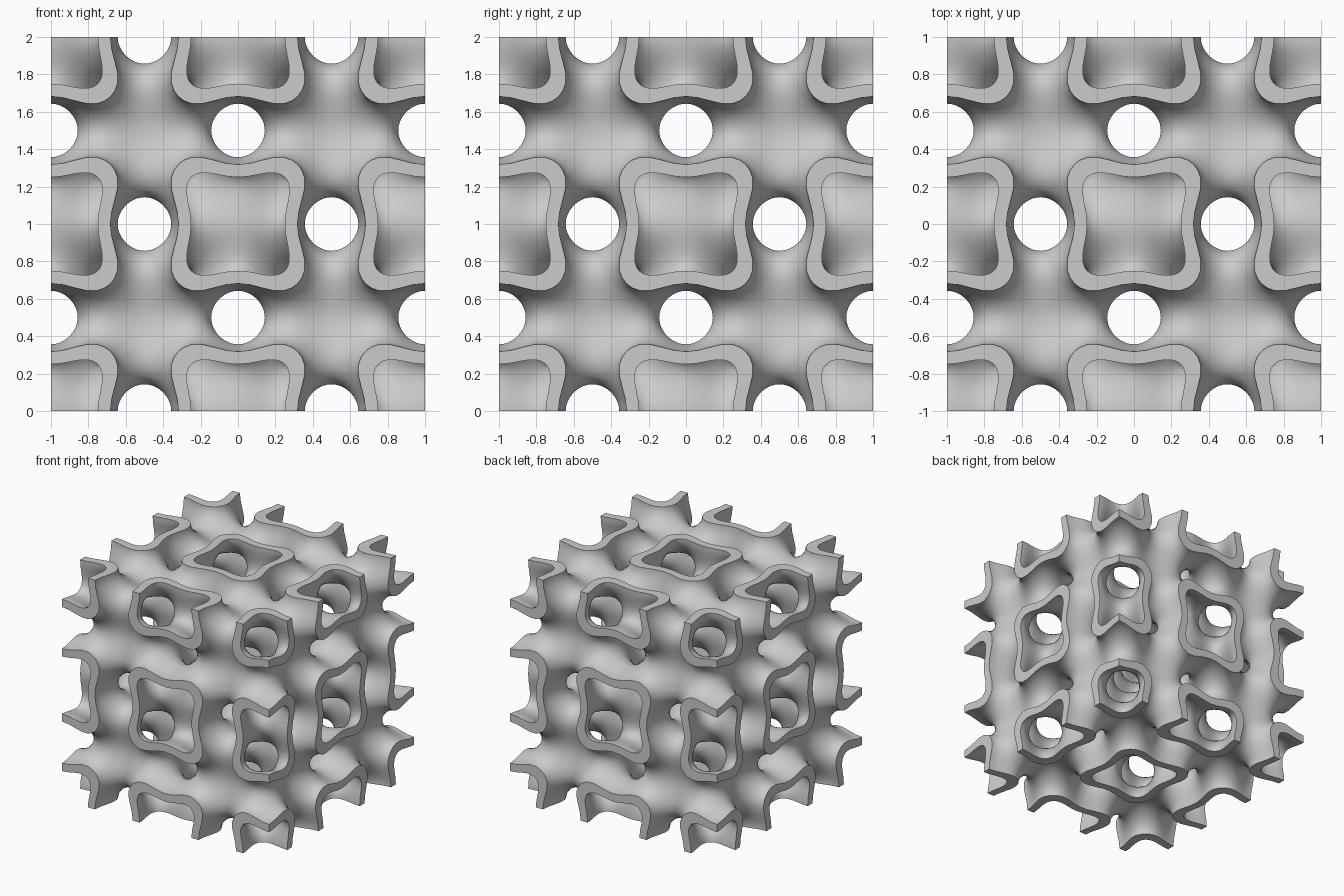
import bpy
import bmesh
from math import acos, cos, pi, sqrt
from itertools import product

cube = bpy.data.objects.get("Cube")
if cube:
    bpy.data.objects.remove(cube, do_unlink=True)

# The periodic surface cos-cos lattice becomes a plain tube about the (1,1,1)
# axis once each coordinate is replaced by its cosine.
LEVEL = 1.0          # half thickness of the wall, as a level of the field
SECTOR_STEPS = 7     # divisions of each sixth of the tube
LENGTH_STEPS = 13    # divisions along the tube
CAP_STEPS = 3        # divisions across the cut wall


def ease(i, n):
    return (1 - cos(pi * i / n)) / 2


def tube_radius(level):
    return sqrt(2 * (3 - level)) / 3


INNER, OUTER = tube_radius(LEVEL), tube_radius(-LEVEL)
ANGLES = [(s + ease(i, SECTOR_STEPS)) * pi / 3
          for s in range(6) for i in range(SECTOR_STEPS)]


def wall_point(radius, angle, t):
    """Point at fraction t along the tube, mapped back to real space."""
    p = [radius * cos(angle - 2 * pi * k / 3) for k in range(3)]
    low, high = -1 - min(p), 1 - max(p)
    shift = low + (high - low) * t
    return [acos(max(-1, min(1, c + shift))) / (2 * pi) for c in p]


def strip(rows):
    """Quads between successive closed rows of points, grouped by sector."""
    for lower, upper in zip(rows, rows[1:]):
        for i in range(len(lower)):
            j = (i + 1) % len(lower)
            yield i // SECTOR_STEPS, (lower[i], lower[j], upper[j], upper[i])


# One eighth of a cell: two wall skins, and the cut rim on its outer planes
skins = []
for radius in (INNER, OUTER):
    rows = [[wall_point(radius, a, ease(k, LENGTH_STEPS)) for a in ANGLES]
            for k in range(LENGTH_STEPS + 1)]
    skins += [quad for _, quad in strip(rows)]

rim_rows = [[wall_point(INNER + (OUTER - INNER) * k / CAP_STEPS, a, 1)
             for a in ANGLES] for k in range(CAP_STEPS + 1)]
rims = [[], [], []]
for sector, quad in strip(rim_rows):
    rims[((sector + 1) // 2) % 3].append(quad)

# Reflect the piece through a four by four by four block
PLACE = [lambda c: c - 1, lambda c: -c, lambda c: c, lambda c: 1 - c]
bm = bmesh.new()
for cell in product(range(4), repeat=3):
    quads = list(skins)
    for axis in range(3):
        if cell[axis] in (0, 3):
            quads += rims[axis]
    made = {}
    for quad in quads:
        corners = []
        for point in quad:
            key = tuple(round(c, 6) for c in point)
            if key not in made:
                x, y, z = (PLACE[n](c) for n, c in zip(cell, key))
                made[key] = bm.verts.new((x, y, z + 1))
            if made[key] not in corners:
                corners.append(made[key])
        if len(corners) > 2:
            bm.faces.new(corners)
bmesh.ops.remove_doubles(bm, verts=bm.verts[:], dist=0.00001)
bmesh.ops.recalc_face_normals(bm, faces=bm.faces[:])

mesh = bpy.data.meshes.new("lattice_block")
bm.to_mesh(mesh)
bm.free()
block = bpy.data.objects.new("lattice_block", mesh)
bpy.context.collection.objects.link(block)

# Plain grey finish
grey = bpy.data.materials.new("plain grey")
grey.use_nodes = True
colour = (0.6, 0.6, 0.6, 1)
grey.diffuse_color = colour
grey.node_tree.nodes["Principled BSDF"].inputs["Base Color"].default_value = colour
mesh.materials.append(grey)

bpy.ops.object.select_all(action="DESELECT")
block.select_set(True)
bpy.context.view_layer.objects.active = block
bpy.ops.object.shade_smooth_by_angle(angle=pi / 5)
